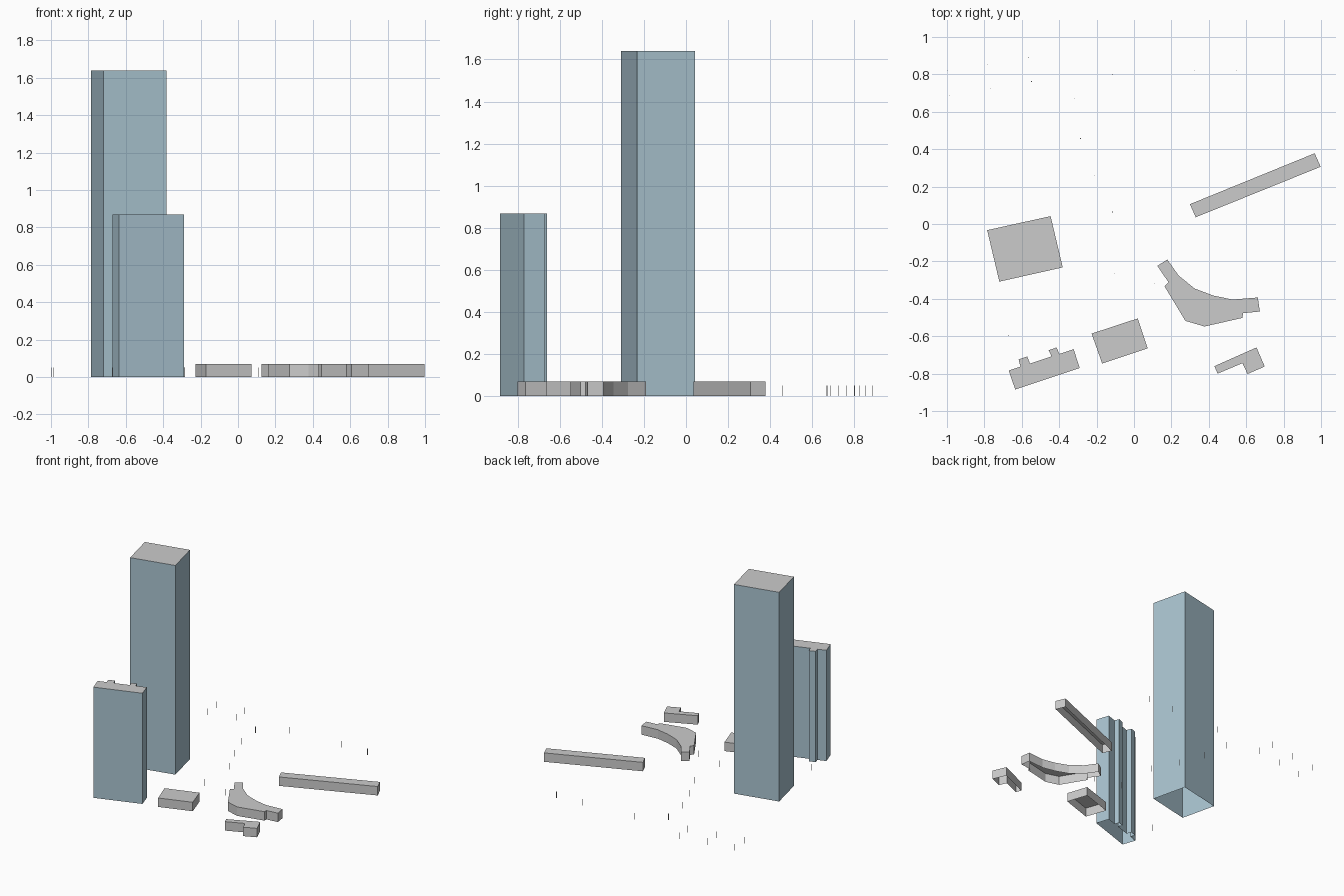
import bpy
import bmesh


def material(name, colour):
    m = bpy.data.materials.new(name)
    m.diffuse_color = (*colour, 1)
    return m


GLASS = material("blue_grey_wall", (0.4, 0.55, 0.63))
GREY = material("grey_roof", (0.8, 0.8, 0.8))


def building(name, outline, height, wall=GREY):
    """Flat-roofed shell raised from a footprint, open underneath."""
    area = sum(a[0] * b[1] - b[0] * a[1]
               for a, b in zip(outline, outline[1:] + outline[:1]))
    if area < 0:
        outline = outline[::-1]
    bm = bmesh.new()
    low = [bm.verts.new((x, y, 0)) for x, y in outline]
    top = [bm.verts.new((x, y, height)) for x, y in outline]
    roof = bm.faces.new(top)
    roof.material_index = 1
    n = len(outline)
    for i in range(n):
        j = (i + 1) % n
        bm.faces.new((low[i], low[j], top[j], top[i]))
    mesh = bpy.data.meshes.new(name)
    bm.to_mesh(mesh)
    bm.free()
    mesh.materials.append(wall)
    mesh.materials.append(GREY)
    obj = bpy.data.objects.new(name, mesh)
    bpy.context.collection.objects.link(obj)
    return obj


# Two towers
building("tall_tower", [(-0.785, -0.033), (-0.446, 0.042), (-0.381, -0.232),
                        (-0.72, -0.308)], 1.64, GLASS)
building("slab_tower", [
    (-0.67, -0.783), (-0.607, -0.762), (-0.617, -0.724), (-0.571, -0.708),
    (-0.556, -0.746), (-0.441, -0.708), (-0.456, -0.675), (-0.414, -0.66),
    (-0.399, -0.695), (-0.323, -0.669), (-0.29, -0.77), (-0.635, -0.885),
], 0.868, GLASS)

# Low buildings
LOW = 0.07
building("low_block", [(-0.227, -0.586), (0.02, -0.505), (0.073, -0.665),
                       (-0.17, -0.746)], LOW)
building("curved_hall", [
    (0.125, -0.224), (0.178, -0.19), (0.238, -0.275), (0.324, -0.345),
    (0.425, -0.383), (0.527, -0.404), (0.662, -0.393), (0.673, -0.468),
    (0.583, -0.477), (0.58, -0.502), (0.377, -0.548), (0.275, -0.518),
    (0.163, -0.333), (0.184, -0.311),
], LOW)
building("angled_block", [(0.43, -0.76), (0.655, -0.66), (0.699, -0.762),
                          (0.607, -0.802), (0.58, -0.744), (0.447, -0.8)], LOW)
building("long_bar", [(0.299, 0.106), (0.966, 0.378), (0.998, 0.306),
                      (0.33, 0.036)], LOW)

# Thin lamp posts along the streets
posts = [(-0.998, 0.823), (-0.783, 0.855), (-0.564, 0.888), (-0.984, 0.685),
         (-0.767, 0.723), (-0.548, 0.762), (-0.317, 0.67), (-0.115, 0.801),
         (-0.286, 0.457), (-0.212, 0.26), (-0.115, 0.064), (0.323, 0.823),
         (0.547, 0.823), (-0.104, -0.264), (0.11, -0.317), (-0.671, -0.595)]
R = 0.0015
for i, (x, y) in enumerate(posts):
    building(f"lamp_post_{i + 1}", [(x - R, y - R), (x + R, y - R),
                                    (x + R, y + R), (x - R, y + R)], 0.05)
